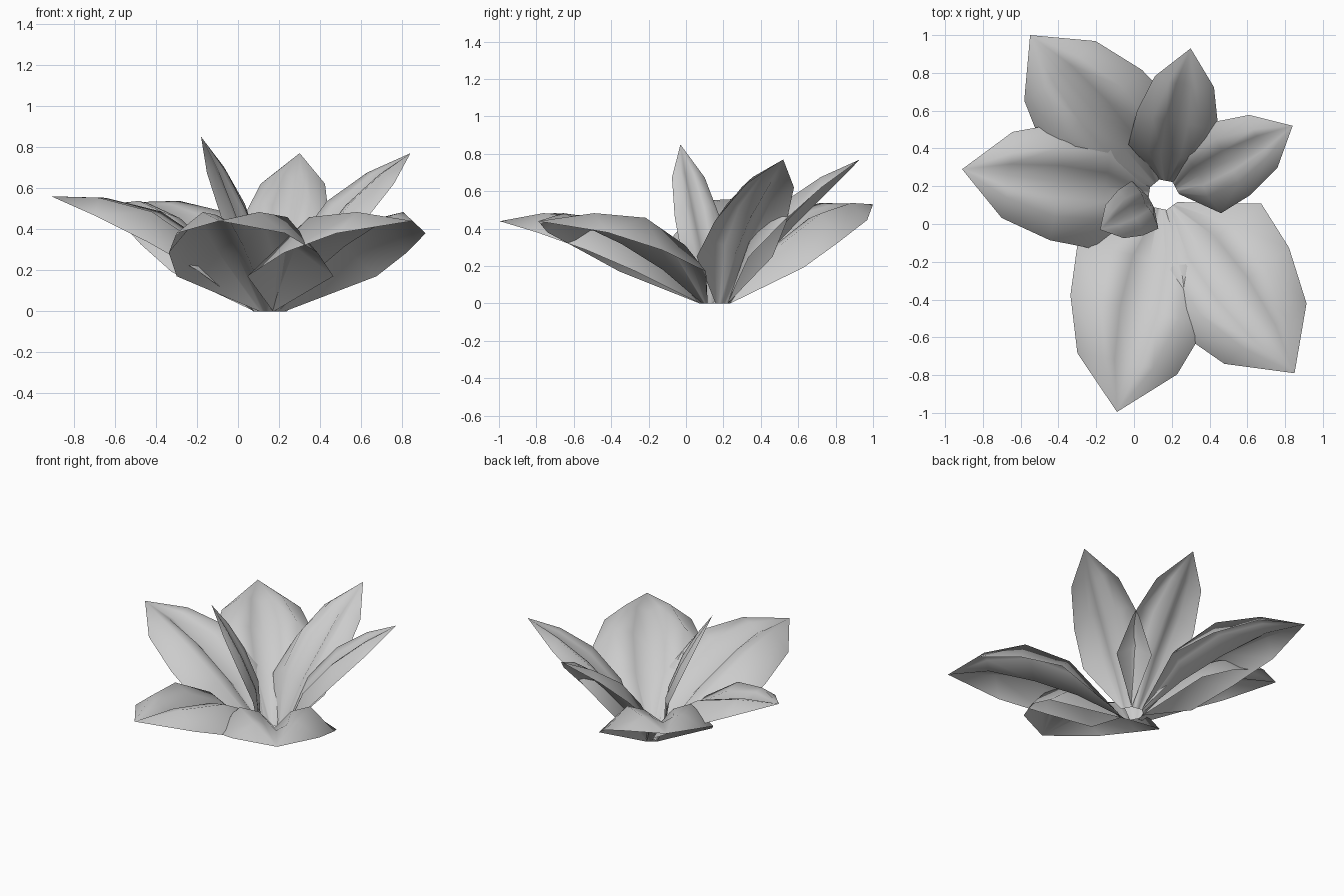
import bpy
from math import cos, sin, atan2, hypot
from mathutils import Vector

if "Cube" in bpy.data.objects:
    bpy.data.objects.remove(bpy.data.objects["Cube"])

CENTRE = Vector((0.155, 0.155, 0))

# Half cross-sections of one leaf lying flat: (length, half width, height)
# for midrib groove, shoulder, raised fold and outer edge, at three stations
STATIONS = [
    [(0.386, 0.0, 0.047), (0.42, 0.09, 0.140), (0.430, 0.20, 0.170), (0.383, 0.390, 0.038)],
    [(0.690, 0.0, 0.080), (0.73, 0.10, 0.180), (0.742, 0.22, 0.210), (0.680, 0.370, 0.049)],
    [(1.003, 0.0, 0.082), (1.01, 0.07, 0.120), (1.015, 0.14, 0.134), (0.986, 0.270, 0.035)],
]
LENGTH = 1.25


def make_leaf(name, tip, width, fold_height):
    """M-folded leaf from the base ring to the tip point."""
    d = Vector(tip) - CENTRE
    run = hypot(d.x, d.y)
    azimuth, tilt = atan2(d.y, d.x), atan2(d.z, run)
    scale = d.length / LENGTH

    def place(along, side, z):
        return CENTRE + Vector((along * cos(azimuth) - side * sin(azimuth),
                                along * sin(azimuth) + side * cos(azimuth), z))

    # narrow foot on the ground
    verts = [place(0.075, s * 0.012, 0) for s in range(-3, 4)]
    # folded rows, mirrored about the midrib
    for row in STATIONS:
        section = [(p, -1) for p in row[:0:-1]] + [(p, 1) for p in row]
        for (u, p, w), s in section:
            u, w = u * scale, w * scale * fold_height
            verts.append(place(u * cos(tilt) - w * sin(tilt), s * p * width,
                               u * sin(tilt) + w * cos(tilt)))
    verts.append(Vector(tip))
    faces = [(r * 7 + c, r * 7 + 7 + c, r * 7 + 8 + c, r * 7 + 1 + c)
             for r in range(3) for c in range(6)]
    faces += [(21 + c, 28, 22 + c) for c in range(6)]
    mesh = bpy.data.meshes.new(name)
    mesh.from_pydata([v[:] for v in verts], [], faces)
    mesh.update()
    mesh.polygons.foreach_set("use_smooth", [True] * len(mesh.polygons))
    ob = bpy.data.objects.new(name, mesh)
    bpy.context.collection.objects.link(ob)
    return ob


# Low front leaves, mid back-left leaves, steeper right leaves, upright inner leaf
LEAVES = [
    ("front_left_leaf", (-0.09, -0.995, 0.44), 1.0, 1.0),
    ("front_right_leaf", (0.85, -0.79, 0.44), 1.0, 1.0),
    ("right_leaf", (0.84, 0.52, 0.77), 0.59, 0.6),
    ("back_leaf", (0.30, 0.93, 0.77), 0.59, 0.6),
    ("back_left_leaf", (-0.55, 1.0, 0.53), 0.91, 0.91),
    ("left_leaf", (-0.91, 0.29, 0.56), 0.85, 0.85),
    ("inner_leaf", (-0.18, -0.03, 0.85), 0.37, 0.3),
]
for leaf in LEAVES:
    make_leaf(*leaf)
